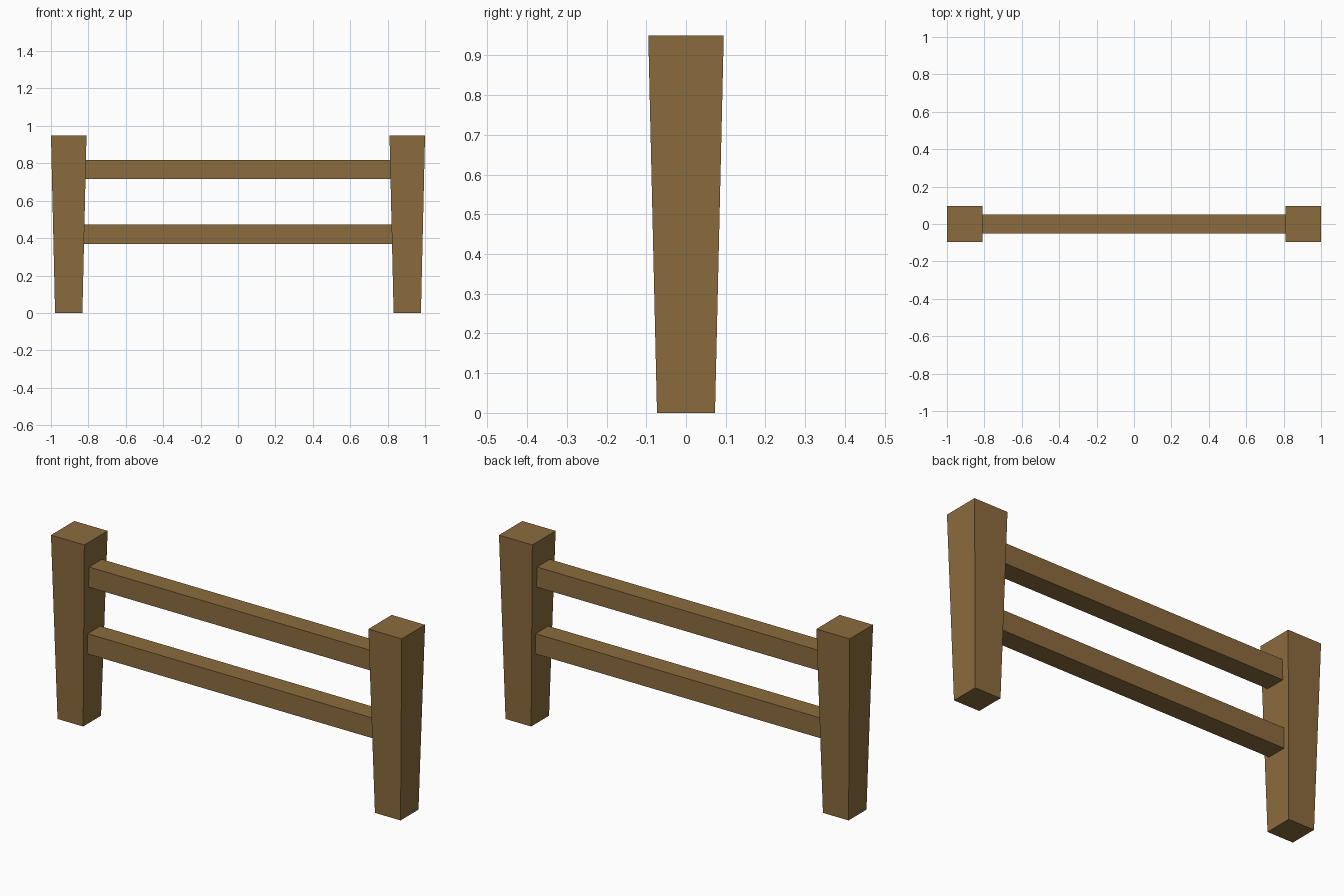
import bpy
import bmesh

cube = bpy.data.objects.get("Cube")
if cube:
    bpy.data.objects.remove(cube, do_unlink=True)

wood = bpy.data.materials.new("brown wood")
wood.use_nodes = True
colour = (0.26, 0.15, 0.047, 1)
wood.diffuse_color = colour
wood.node_tree.nodes["Principled BSDF"].inputs["Base Color"].default_value = colour

POST_X, POST_HEIGHT = 0.905, 0.95
POST_TOP, POST_BOTTOM = 0.19, 0.146
RAIL = 0.104


def box(name, centre, size, taper=1.0):
    """Flat-shaded box whose bottom face is scaled by taper."""
    bm = bmesh.new()
    bmesh.ops.create_cube(bm, size=1)
    for v in bm.verts:
        scale = taper if v.co.z < 0 else 1
        v.co.x *= size[0] * scale
        v.co.y *= size[1] * scale
        v.co.z *= size[2]
    mesh = bpy.data.meshes.new(name)
    bm.to_mesh(mesh)
    bm.free()
    mesh.materials.append(wood)
    obj = bpy.data.objects.new(name, mesh)
    obj.location = centre
    bpy.context.collection.objects.link(obj)


# Tapered posts, wider at the top
for side, name in ((1, "left_post"), (-1, "right_post")):
    box(name, (side * POST_X, 0, POST_HEIGHT / 2),
        (POST_TOP, POST_TOP, POST_HEIGHT), POST_BOTTOM / POST_TOP)

# Square rails, ends set into the posts
for name, z in (("upper_rail", 0.767), ("lower_rail", 0.421)):
    box(name, (0, 0, z), (1.66, RAIL, RAIL))
